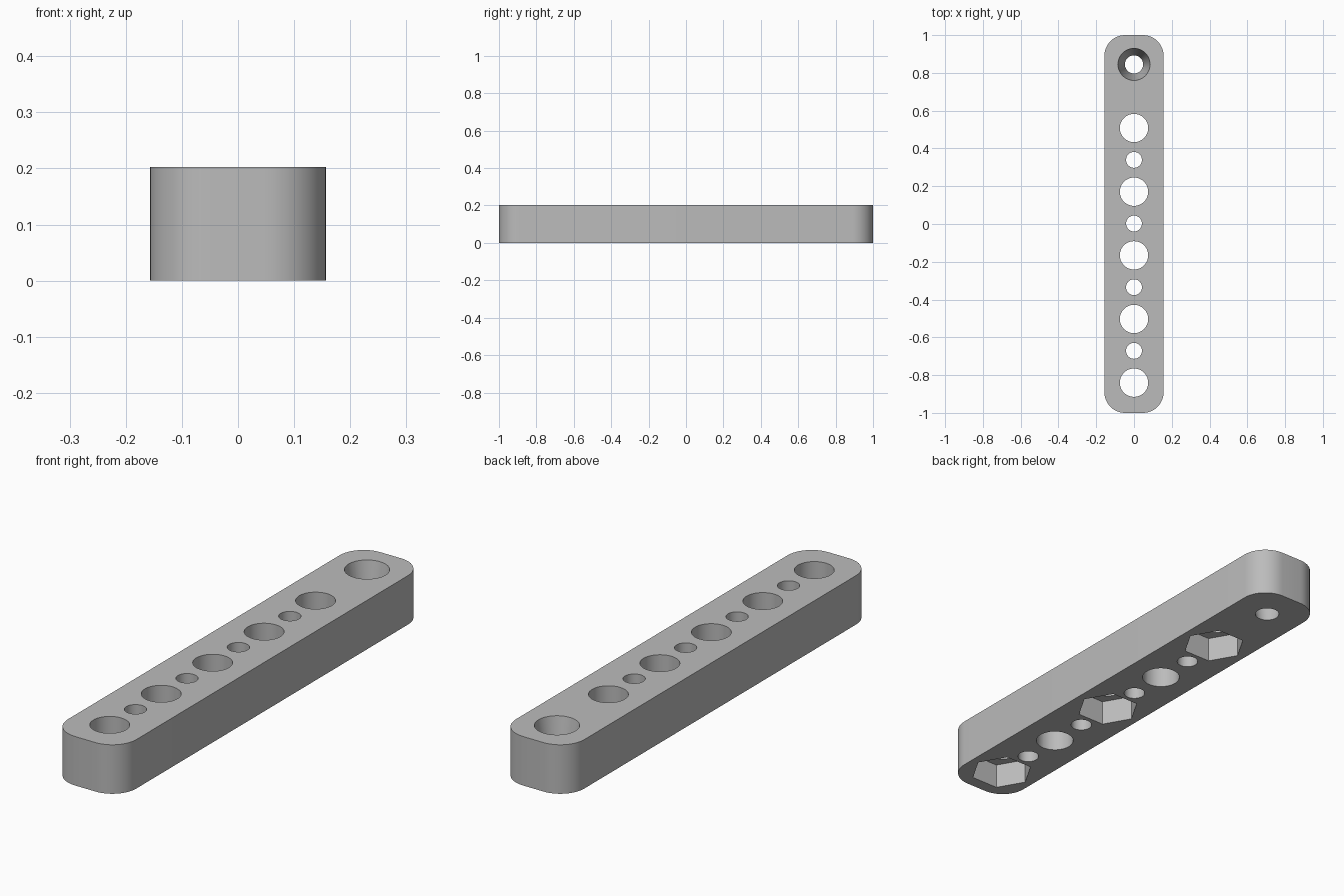
import bpy, bmesh, math

HALF_W, HALF_L, HEIGHT, CORNER = 0.157, 1.0, 0.203, 0.11
PITCH = 0.1685          # spacing between neighbouring holes

old = bpy.data.objects.get("Cube")
if old:
    bpy.data.objects.remove(old, do_unlink=True)

grey = bpy.data.materials.new("satin grey")
grey.use_nodes = True
grey.diffuse_color = (0.5, 0.5, 0.5, 1)
grey.node_tree.nodes["Principled BSDF"].inputs["Base Color"].default_value = (0.5, 0.5, 0.5, 1)


def make_object(name, bm):
    mesh = bpy.data.meshes.new(name)
    bm.to_mesh(mesh)
    bm.free()
    mesh.materials.append(grey)
    obj = bpy.data.objects.new(name, mesh)
    bpy.context.collection.objects.link(obj)
    return obj


def activate(obj):
    bpy.ops.object.select_all(action='DESELECT')
    obj.select_set(True)
    bpy.context.view_layer.objects.active = obj


# Bar with rounded vertical corners
bm = bmesh.new()
bmesh.ops.create_cube(bm, size=1)
for v in bm.verts:
    v.co = (v.co.x * 2 * HALF_W, v.co.y * 2 * HALF_L, (v.co.z + 0.5) * HEIGHT)
uprights = [e for e in bm.edges if abs(e.verts[0].co.z - e.verts[1].co.z) > HEIGHT / 2]
bmesh.ops.bevel(bm, geom=uprights, offset=CORNER, segments=12, profile=0.5, affect='EDGES')
bar = make_object("drilled_bar", bm)


def cut(y, r_low, r_high, z_low, z_high, sides=48):
    """Drill a straight, tapered or hexagonal hole through the bar."""
    bm = bmesh.new()
    bmesh.ops.create_cone(bm, cap_ends=True, segments=sides,
                          radius1=r_low, radius2=r_high, depth=z_high - z_low)
    # six-sided pockets have their points towards the long sides
    turn = math.pi / 2 if sides == 6 else 0
    for v in bm.verts:
        x, yy = v.co.x, v.co.y
        v.co.x = x * math.cos(turn) - yy * math.sin(turn)
        v.co.y = x * math.sin(turn) + yy * math.cos(turn) + y
        v.co.z += (z_low + z_high) / 2
    cutter = make_object("hole_cutter", bm)
    cutter.hide_render = True
    mod = bar.modifiers.new("hole", 'BOOLEAN')
    mod.operation = 'DIFFERENCE'
    mod.solver = 'EXACT'
    mod.object = cutter
    activate(bar)
    bpy.ops.object.modifier_apply(modifier=mod.name)
    bpy.data.objects.remove(cutter, do_unlink=True)


# Alternating large and small through holes
for i in range(9):
    y = -0.84 + i * PITCH
    radius = 0.042 if i % 2 else 0.075
    cut(y, radius, radius, -0.1, HEIGHT + 0.1)

# Hexagonal nut pockets in the underside of every second large hole
for i in (0, 4, 8):
    cut(-0.84 + i * PITCH, 0.125, 0.125, -0.1, 0.105, sides=6)

# Tapered screw hole at the back end, extended past both faces
slope = (0.085 - 0.048) / HEIGHT
cut(0.845, 0.048 - 0.05 * slope, 0.085 + 0.05 * slope, -0.05, HEIGHT + 0.05)

# The cone primitive has its first point on y or x; keep pockets pointing along x
activate(bar)
bpy.ops.object.shade_smooth_by_angle(angle=math.radians(30))
